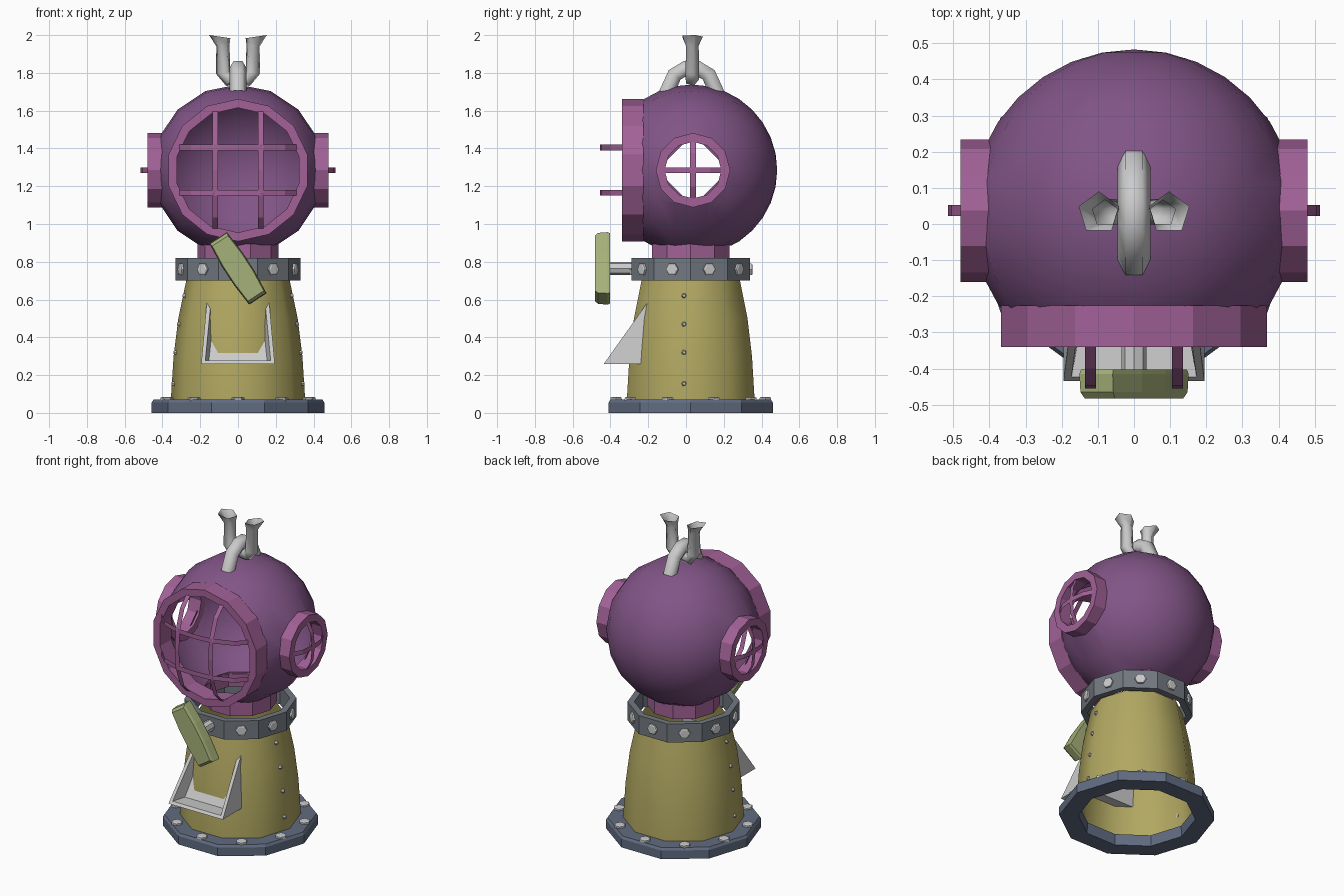
import bpy, bmesh
from math import sin, cos, pi, radians
from mathutils import Vector, Matrix

if "Cube" in bpy.data.objects:
    bpy.data.objects.remove(bpy.data.objects["Cube"])

CY, CZ = 0.025, 1.285          # body axis (y) and helmet centre height


def mat(name, *rgb):
    m = bpy.data.materials.new(name)
    m.diffuse_color = (*rgb, 1)
    m.use_nodes = True
    m.node_tree.nodes["Principled BSDF"].inputs["Base Color"].default_value = m.diffuse_color
    return m


PURPLE = mat("purple", 0.22, 0.09, 0.24)
PINK = mat("pink", 0.36, 0.12, 0.31)
YELLOW = mat("yellow", 0.44, 0.39, 0.12)
STEEL = mat("steel", 0.17, 0.19, 0.22)
BLUE = mat("blue_grey", 0.12, 0.15, 0.22)
GREEN = mat("green", 0.38, 0.44, 0.19)


def make(name, verts, faces, material=None, smooth=False, matrix=None):
    me = bpy.data.meshes.new(name)
    me.from_pydata(verts, [], faces)
    bm = bmesh.new()
    bm.from_mesh(me)
    bmesh.ops.recalc_face_normals(bm, faces=bm.faces[:])
    if matrix:
        bm.transform(matrix)
    for f in bm.faces:
        f.smooth = smooth
    bm.to_mesh(me)
    bm.free()
    ob = bpy.data.objects.new(name, me)
    bpy.context.collection.objects.link(ob)
    if material:
        me.materials.append(material)
    return ob


def skin(count, n, closed=False, caps=False):
    faces = []
    for k in range(count if closed else count - 1):
        a, b = k * n, (k + 1) % count * n
        faces += [(a + i, a + (i + 1) % n, b + (i + 1) % n, b + i) for i in range(n)]
    if caps:
        faces += [tuple(range(n)), tuple(range((count - 1) * n, count * n))]
    return faces


def lathe(name, profile, n, material=None, loc=(0, 0, 0), axis=(0, 0, 1), phase=0.0,
          closed=False, caps=False, smooth=False):
    verts = [(r * cos(phase + 2 * pi * i / n), r * sin(phase + 2 * pi * i / n), h)
             for r, h in profile for i in range(n)]
    rot = Vector(axis).to_track_quat('Z', 'Y').to_matrix().to_4x4() if axis != (0, 0, 1) else Matrix()
    return make(name, verts, skin(len(profile), n, closed, caps), material, smooth,
                Matrix.Translation(loc) @ rot)


def sweep(name, pts, radii, n, side, end_tangent=None, caps=False):
    pts, side, verts = [Vector(p) for p in pts], Vector(side), []
    for k, p in enumerate(pts):
        t = (pts[min(k + 1, len(pts) - 1)] - pts[max(k - 1, 0)]).normalized()
        if end_tangent and k == len(pts) - 1:
            t = Vector(end_tangent).normalized()
        up = side.cross(t)
        verts += [p + radii[k] * (side * cos(2 * pi * i / n) + up * sin(2 * pi * i / n)) for i in range(n)]
    return make(name, verts, skin(len(pts), n, caps=caps), None, True)


def ribbon(name, path, place):
    verts = [place(t, w, d) for t, d in path for w in (-0.015, 0.015)]
    faces = [(2 * k, 2 * k + 1, 2 * k + 3, 2 * k + 2) for k in range(len(path) - 1)]
    return make(name, verts, faces, PINK)


BOLT = [(0.036, -0.01), (0.034, 0.01), (0.026, 0.014)]

# Base flange, tapered body, collar and neck
lathe("base_flange", [(0.457, 0), (0.457, 0.055), (0.447, 0.07), (0.34, 0.07), (0.345, 0)], 10, BLUE,
      (0, CY, 0), closed=True)
lathe("body", [(0.355, 0.03), (0.355, 0.08), (0.341, 0.3), (0.316, 0.5), (0.272, 0.71)], 10, YELLOW,
      (0, CY, 0), smooth=True)
lathe("collar", [(0.33, 0.70), (0.33, 0.82), (0.29, 0.82), (0.29, 0.70)], 10, STEEL,
      (0, CY, 0), closed=True)
lathe("neck", [(0.215, 0.80), (0.215, 0.895)], 10, PINK, (0, CY, 0))

# Bolts on collar faces and on the flange
for i in range(10):
    a = radians(18 + 36 * i)
    d = (cos(a), sin(a), 0)
    lathe(f"collar_bolt_{i}", BOLT, 6, None, (0.314 * d[0], CY + 0.314 * d[1], 0.76), d, caps=True)
    lathe(f"base_bolt_{i}", BOLT, 6, None, (0.395 * d[0], CY + 0.395 * d[1], 0.07), caps=True)

# Side seam rivets
for s in (-1, 1):
    for z, r in ((0.155, 0.343), (0.32, 0.331), (0.47, 0.313), (0.62, 0.284)):
        lathe(f"rivet_{s}_{z}", [(0.014, -0.006), (0.008, 0.01)], 6, None,
              (s * r, -0.01, z), (s, 0, 0), caps=True)

# Helmet sphere, sliced open for visor, portholes and neck
bm = bmesh.new()
bmesh.ops.create_uvsphere(bm, u_segments=16, v_segments=16, radius=0.453,
                          matrix=Matrix.Translation((0, 0.03, CZ)) @ Matrix.Rotation(pi / 2, 4, 'X'))
for co, no in (((0, -0.235, 0), (0, -1, 0)), ((0.41, 0, 0), (1, 0, 0)),
               ((-0.41, 0, 0), (-1, 0, 0)), ((0, 0, 0.885), (0, 0, -1))):
    bmesh.ops.bisect_plane(bm, geom=bm.verts[:] + bm.edges[:] + bm.faces[:],
                           plane_co=co, plane_no=no, clear_outer=True)
for f in bm.faces:
    f.smooth = True
me = bpy.data.meshes.new("helmet")
bm.to_mesh(me)
bm.free()
me.materials.append(PURPLE)
bpy.context.collection.objects.link(bpy.data.objects.new("helmet", me))

# Visor ring and its domed grille
lathe("visor_ring", [(0.377, 0.225), (0.377, 0.34), (0.33, 0.34), (0.33, 0.225)], 14, PINK,
      (0, 0, CZ), (0, -1, 0), phase=pi / 2, closed=True)
dome = [(-0.315, -0.335), (-0.25, -0.40), (-0.12, -0.447), (0, -0.455),
        (0.12, -0.447), (0.25, -0.40), (0.315, -0.335)]
for c in (-0.12, 0.12):
    ribbon(f"visor_bar_upright_{c}", dome, lambda t, w, d: (c + w, d, CZ + t))
    ribbon(f"visor_bar_level_{c}", dome, lambda t, w, d: (t, d, CZ + c + w))

# Side portholes: ring, diamond opening and cross bars
PY = 0.037
cross = [(-0.16, 0.47), (-0.09, 0.505), (0, 0.515), (0.09, 0.505), (0.16, 0.47)]
for s, side in ((-1, "left"), (1, "right")):
    lathe(f"porthole_ring_{side}", [(0.197, 0.395), (0.197, 0.48), (0.15, 0.48), (0.15, 0.395)], 12, PINK,
          (0, PY, CZ), (s, 0, 0), closed=True)
    verts = [(s * 0.41, PY + 0.19 * cos(i * pi / 6), CZ + 0.19 * sin(i * pi / 6)) for i in range(12)]
    make(f"porthole_corners_{side}", verts,
         [tuple((3 * q + j) % 12 for j in range(4)) for q in range(4)], PURPLE)
    ribbon(f"porthole_upright_{side}", cross, lambda t, w, d: (s * d, PY + w, CZ + t))
    ribbon(f"porthole_level_{side}", cross, lambda t, w, d: (s * d, PY + t, CZ + w))

# Top handle arch and the two horn pipes
sweep("top_arch", [(0, -0.105, 1.69), (0, -0.06, 1.79), (0, 0.0, 1.825), (0, 0.06, 1.825),
                   (0, 0.12, 1.79), (0, 0.165, 1.69)], [0.046] * 6, 6, (1, 0, 0))
for s, side in ((-1, "left"), (1, "right")):
    sweep(f"horn_pipe_{side}", [(0, 0.03, 1.77), (s * 0.05, 0.03, 1.765), (s * 0.078, 0.03, 1.80),
                                (s * 0.08, 0.03, 1.945), (s * 0.097, 0.03, 1.992)],
          [0.036, 0.038, 0.04, 0.037, 0.06], 5, (0, 1, 0), end_tangent=(-s * 0.15, 0, 1))

# Delivery chute: wedge with a recessed mouth
wedge = [(-0.165, -0.2, 0.59), (0.165, -0.2, 0.59), (0.195, -0.435, 0.26), (-0.195, -0.435, 0.26),
         (0.195, -0.24, 0.26), (-0.195, -0.24, 0.26)]
chute = make("chute", wedge, [(0, 3, 2, 1), (3, 5, 4, 2), (0, 5, 3), (1, 2, 4), (0, 1, 4, 5)])
bm = bmesh.new()
bm.from_mesh(chute.data)
mouth = min(bm.faces, key=lambda f: f.normal.y - f.calc_area())
bmesh.ops.inset_individual(bm, faces=[mouth], thickness=0.03)
bmesh.ops.inset_individual(bm, faces=[mouth], thickness=0.025)
for v in mouth.verts:
    v.co += Vector((0, 0.09 if v.co.z < 0.4 else 0.05, -0.02))
bm.to_mesh(chute.data)
bm.free()

# Crank: axle and turning handle
lathe("crank_axle", [(0.035, 0.28), (0.035, 0.42)], 8, None, (0, 0, 0.765), (0, -1, 0), caps=True)
outline = [(0.055, 0.193), (0.066, 0.06), (0.066, -0.06), (0.055, -0.193),
           (-0.055, -0.193), (-0.066, -0.06), (-0.066, 0.06), (-0.055, 0.193)]
verts = [(x * k, y, z * k) for y, k in ((-0.403, 0.97), (-0.415, 1), (-0.465, 0.98), (-0.483, 0.9))
         for x, z in outline]
make("crank_handle", verts, skin(4, 8, caps=True), GREEN, False,
     Matrix.Translation((0, 0, 0.765)) @ Matrix.Rotation(radians(-33), 4, 'Y'))
